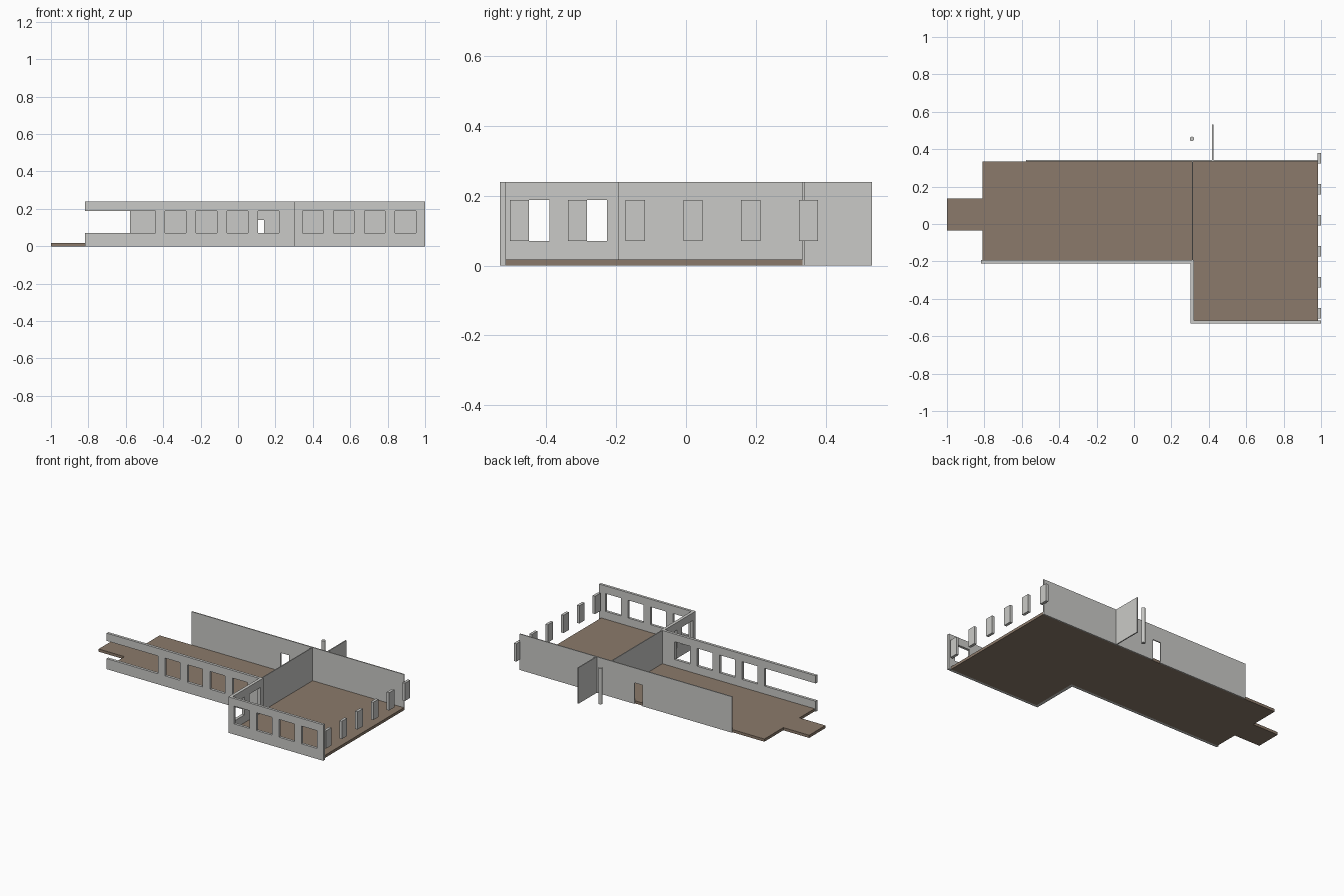
import bpy
import bmesh

cube = bpy.data.objects.get("Cube")
if cube:
    bpy.data.objects.remove(cube, do_unlink=True)


def material(name, color):
    mat = bpy.data.materials.new(name)
    mat.use_nodes = True
    mat.diffuse_color = color
    mat.node_tree.nodes["Principled BSDF"].inputs["Base Color"].default_value = color
    return mat


GREY = material("wall_grey", (0.59, 0.59, 0.57, 1))
BROWN = material("floor_brown", (0.26, 0.195, 0.145, 1))

TOP = 0.239          # wall height
SILL, HEAD = 0.07, 0.188
SLAB = 0.018         # floor thickness
PITCH = 0.1655       # window spacing
WINDOW = 0.112       # window width


def wall(name, axis, start, end, near, far, openings=(), z0=0.0, z1=TOP, mat=GREY):
    """Straight wall along an axis, with rectangular openings (u0, u1, z0, z1)."""
    us = sorted({start, end, *(u for o in openings for u in o[:2])})
    zs = sorted({z0, z1, *(z for o in openings for z in o[2:])})

    def solid(i, k):
        if not (0 <= i < len(us) - 1 and 0 <= k < len(zs) - 1):
            return False
        u, z = (us[i] + us[i + 1]) / 2, (zs[k] + zs[k + 1]) / 2
        return not any(a < u < b and c < z < d for a, b, c, d in openings)

    bm = bmesh.new()
    verts = {}

    def vert(i, k, side):
        if (i, k, side) not in verts:
            v = far if side else near
            co = (us[i], v, zs[k]) if axis == "x" else (v, us[i], zs[k])
            verts[i, k, side] = bm.verts.new(co)
        return verts[i, k, side]

    for i in range(len(us) - 1):
        for k in range(len(zs) - 1):
            if not solid(i, k):
                continue
            ring = [(i, k), (i + 1, k), (i + 1, k + 1), (i, k + 1)]
            for side in (0, 1):
                bm.faces.new([vert(*c, side) for c in ring])
            # close the sides that border an opening or the outline
            neighbours = [(i, k - 1), (i + 1, k), (i, k + 1), (i - 1, k)]
            for n, cell in enumerate(neighbours):
                if not solid(*cell):
                    a, b = ring[n], ring[(n + 1) % 4]
                    bm.faces.new([vert(*a, 0), vert(*b, 0), vert(*b, 1), vert(*a, 1)])
    bmesh.ops.recalc_face_normals(bm, faces=bm.faces)
    mesh = bpy.data.meshes.new(name)
    bm.to_mesh(mesh)
    bm.free()
    mesh.materials.append(mat)
    obj = bpy.data.objects.new(name, mesh)
    bpy.context.collection.objects.link(obj)
    return obj


def windows(first, count):
    return [(first + n * PITCH, first + n * PITCH + WINDOW, SILL, HEAD) for n in range(count)]


# Floor slabs and entrance landing
wall("west_floor", "x", -0.81, 0.322, -0.193, 0.334, z1=SLAB, mat=BROWN)
wall("east_floor", "x", 0.322, 0.985, -0.516, 0.334, z1=SLAB, mat=BROWN)
wall("entrance_landing", "x", -1.0, -0.81, -0.035, 0.135, z1=SLAB, mat=BROWN)

# Outer walls with windows; the west end is one long open bay
wall("front_west_wall", "x", -0.818, 0.302, -0.211, -0.193,
     windows(-0.39, 4) + [(-0.818, -0.442, SILL, HEAD)])
wall("front_east_wall", "x", 0.302, 1.0, -0.533, -0.516, windows(0.344, 4))
wall("wing_side_wall", "y", -0.516, -0.193, 0.302, 0.322, windows(-0.503, 2))

# Back wall with a low doorway, and the inner partition
wall("back_wall", "x", -0.577, 0.985, 0.334, 0.341, [(0.08, 0.14, 0.0, 0.14)])
wall("partition_wall", "y", -0.193, 0.334, 0.309, 0.315)

# Window piers along the open east side
for n in range(6):
    y = -0.504 + n * PITCH
    wall(f"east_pier_{n + 1}", "y", y, y + 0.055, 0.982, 1.0, z0=SILL, z1=HEAD)

# Free-standing screen and round post behind the building
wall("back_screen", "y", 0.341, 0.533, 0.417, 0.424)
bpy.ops.mesh.primitive_cylinder_add(vertices=24, radius=0.012, depth=TOP,
                                    location=(0.31, 0.455, TOP / 2))
post = bpy.context.object
post.name = "back_post"
post.data.materials.append(GREY)
bpy.ops.object.shade_smooth_by_angle()
